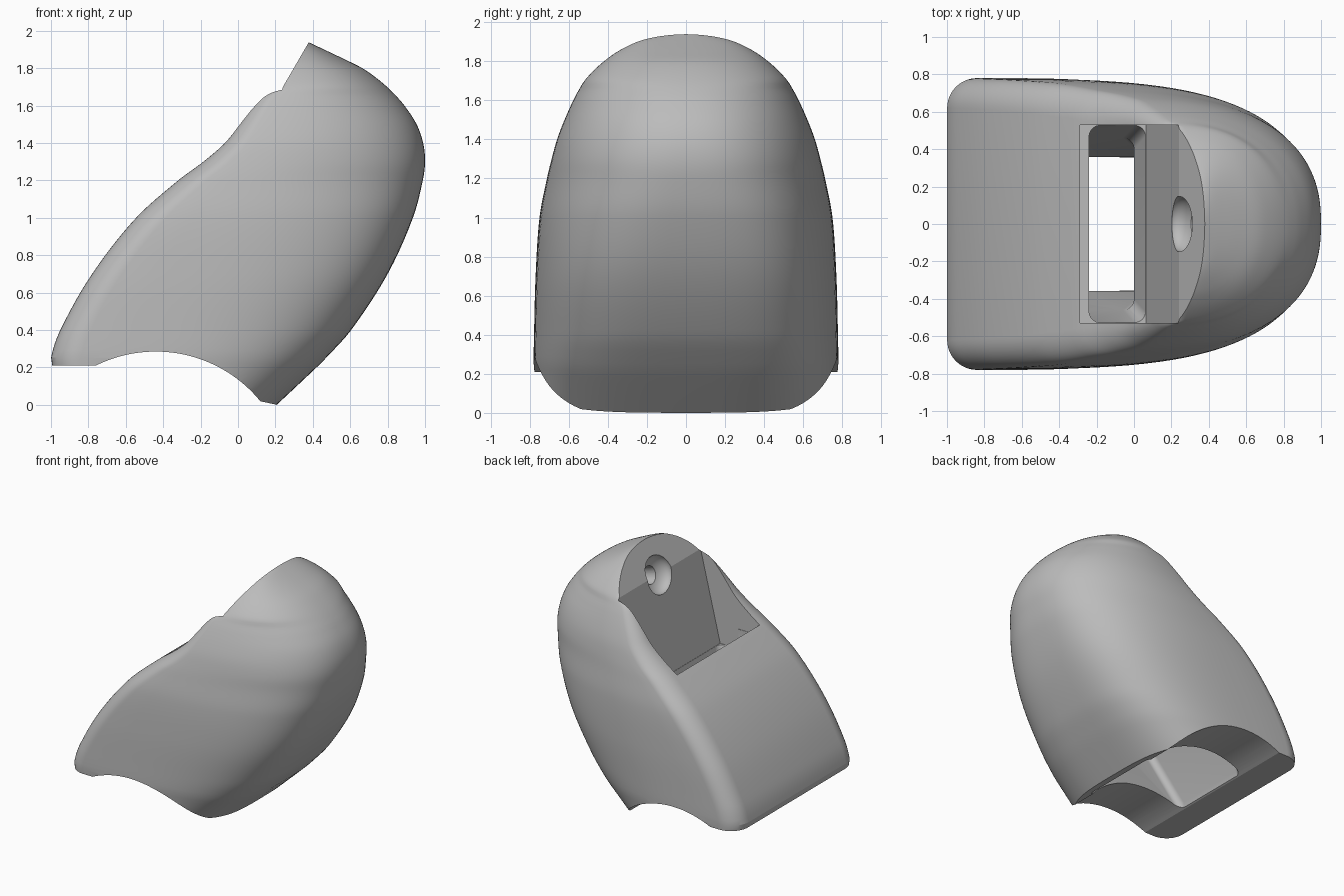
import bpy, bmesh, math
from mathutils import Matrix, Vector

cube = bpy.data.objects.get("Cube")
if cube:
    bpy.data.objects.remove(cube, do_unlink=True)

grey = bpy.data.materials.new("plain grey")
grey.use_nodes = True
tone = (0.5, 0.5, 0.5, 1)
grey.diffuse_color = tone
grey.node_tree.nodes["Principled BSDF"].inputs["Base Color"].default_value = tone


def make_object(name, bm):
    bmesh.ops.recalc_face_normals(bm, faces=bm.faces[:])
    mesh = bpy.data.meshes.new(name)
    bm.to_mesh(mesh)
    bm.free()
    mesh.materials.append(grey)
    obj = bpy.data.objects.new(name, mesh)
    bpy.context.collection.objects.link(obj)
    return obj


def loft(name, rings):
    """Closed skin through rings of equal point count."""
    bm = bmesh.new()
    loops = [[bm.verts.new(p) for p in ring] for ring in rings]
    for lower, upper in zip(loops, loops[1:]):
        for i in range(len(lower)):
            j = (i + 1) % len(lower)
            bm.faces.new((lower[i], lower[j], upper[j], upper[i]))
    bm.faces.new(loops[0])
    bm.faces.new(loops[-1])
    return make_object(name, bm)


def prism(name, outline, half):
    """Extrude an x-z outline across y."""
    return loft(name, [[(x, y, z) for x, z in outline] for y in (-half, half)])


def corner(cx, cy, r, start, z, count=10):
    """Quarter circle of points in a level plane."""
    angles = [math.radians(start + 90 * i / count) for i in range(count + 1)]
    return [(cx + r * math.cos(a), cy + r * math.sin(a), z) for a in angles]


def sample(rows, z):
    """Smooth interpolation through the rows, keyed on height."""
    k = max(i for i in range(len(rows) - 1) if rows[i][0] <= z + 1e-9)
    a, b = Vector(rows[k]), Vector(rows[k + 1])
    before, after = Vector(rows[max(k - 1, 0)]), Vector(rows[min(k + 2, len(rows) - 1)])
    h = b[0] - a[0]
    t = (z - a[0]) / h
    ma = (b - before) / (b[0] - before[0]) * h
    mb = (after - a) / (after[0] - a[0]) * h
    return (a * (2*t**3 - 3*t**2 + 1) + ma * (t**3 - 2*t**2 + t)
            + b * (3*t**2 - 2*t**3) + mb * (t**3 - t**2))


# Shell sections: height, flat-side x, domed-side x, half width, corner radius, fullness
sections = [
    (-0.1, -0.98, 0.10, 0.77, 0.15, 3.2), (0.2, -0.99, 0.42, 0.775, 0.15, 3.5),
    (0.25, -1.0, 0.47, 0.78, 0.16, 3.5), (0.4, -0.95, 0.605, 0.778, 0.16, 3.4),
    (0.7, -0.78, 0.80, 0.77, 0.16, 3.2), (1.0, -0.545, 0.935, 0.75, 0.16, 2.8),
    (1.2, -0.32, 0.988, 0.712, 0.15, 2.5), (1.3, -0.185, 1.0, 0.688, 0.14, 2.4),
    (1.4, -0.07, 0.99, 0.66, 0.12, 2.3), (1.5, 0.01, 0.955, 0.622, 0.1, 2.25),
    (1.6, 0.085, 0.89, 0.577, 0.08, 2.2), (1.66, 0.14, 0.838, 0.545, 0.06, 2.2),
    (1.7, 0.215, 0.797, 0.52, 0.05, 2.2), (1.75, 0.235, 0.737, 0.475, 0.05, 2.2),
    (1.8, 0.245, 0.665, 0.42, 0.05, 2.2), (1.85, 0.265, 0.565, 0.35, 0.05, 2.2),
    (1.9, 0.29, 0.46, 0.25, 0.05, 2.2), (1.925, 0.3, 0.407, 0.16, 0.05, 2.2),
    (1.94, 0.31, 0.375, 0.06, 0.05, 2.2),
]


def shell_ring(z, count=72):
    _, left, right, half, r, full = sample(sections, z)
    mid = left + r
    power = 2 / full
    points = []
    for i in range(1, count):
        a = math.pi * (i / count - 0.5)
        c, s = math.cos(a), math.sin(a)
        points.append((mid + c ** power * (right - mid),
                       math.copysign(abs(s) ** power, s) * half, z))
    return (points + corner(mid, half - r, r, 90, z)
            + corner(mid, r - half, r, 180, z))


# Lofted shell
low, high, steps = -0.1, 1.94, 90
shell = loft("curved_shell", [
    shell_ring(min(high, low + (high - low) * math.sin(math.pi / 2 * i / steps)))
    for i in range(steps + 1)])

# Arched underside
radius, cx, cz = 0.722, -0.44, -0.437
arch = []
for i in range(33):
    a = math.radians(116.3 - i * (116.3 - 39.2) / 32)
    arch.append((cx + radius * math.cos(a), cz + radius * math.sin(a)))
base_outline = [(-1.3, -0.3), (-1.3, 0.21)] + arch + [(0.21, 0), (0.5, -0.02), (0.5, -0.3)]
base_cut = prism("base_cutter", base_outline, 1)

# Upper pocket: steep back wall below, sloping mounting face above
pocket_cut = prism("pocket_cutter", [(-0.29, 1.14), (-0.1, 1.14), (-0.1, 0.98), (0.064, 0.98),
                                     (0.24, 1.7), (0.53, 2.2), (-0.29, 2.2)], 0.53)

# Tapered passage to the underside: height, front x, back x, half width
passage = [(-0.2, -0.88, 0.17, 0.35), (0.25, -0.737, 0.12, 0.358),
           (0.72, -0.47, 0.0, 0.46), (0.98, -0.325, 0.062, 0.527),
           (1.13, -0.24, 0.062, 0.527), (1.18, -0.24, 0.062, 0.527)]
rad = 0.06
passage_cut = loft("passage_cutter", [
    corner(back - rad, half - rad, rad, 0, z) + corner(front + rad, half - rad, rad, 90, z)
    + corner(front + rad, rad - half, rad, 180, z) + corner(back - rad, rad - half, rad, 270, z)
    for z, front, back, half in passage])

# Dished screw hole at the crease of the back wall
inward = Vector((0.95, 0, -0.3))
turn = (Matrix.Translation((0.25, 0, 1.69))
        @ inward.to_track_quat('Z', 'Y').to_matrix().to_4x4())
bm = bmesh.new()
bmesh.ops.create_uvsphere(bm, u_segments=48, v_segments=24, radius=0.15,
                          matrix=turn @ Matrix.Diagonal((1, 1, 0.6, 1)))
dish_cut = make_object("dish_cutter", bm)
bm = bmesh.new()
bmesh.ops.create_cone(bm, cap_ends=True, segments=48, radius1=0.07, radius2=0.07,
                      depth=0.3, matrix=turn @ Matrix.Translation((0, 0, 0.1)))
screw_cut = make_object("screw_hole_cutter", bm)

# Carve the shell, then shade
bpy.context.view_layer.objects.active = shell
for cutter in (base_cut, pocket_cut, passage_cut, dish_cut, screw_cut):
    mod = shell.modifiers.new(cutter.name, 'BOOLEAN')
    mod.operation = 'DIFFERENCE'
    mod.solver = 'EXACT'
    mod.object = cutter
    bpy.ops.object.modifier_apply(modifier=mod.name)
    bpy.data.objects.remove(cutter, do_unlink=True)
for obj in bpy.context.selected_objects:
    obj.select_set(False)
shell.select_set(True)
bpy.ops.object.shade_smooth_by_angle(angle=math.radians(15))
